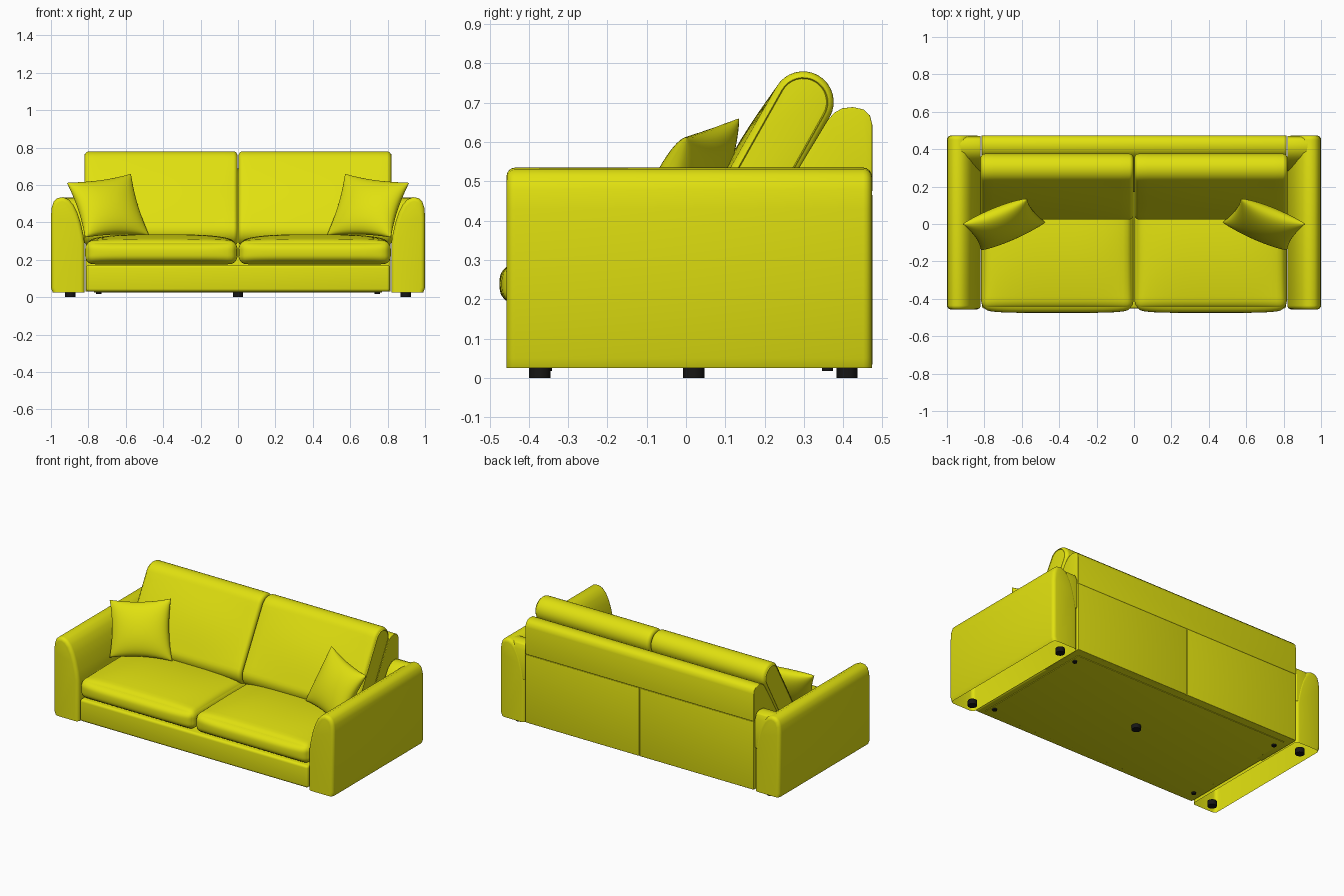
import bpy, bmesh, math
from mathutils import Vector

if "Cube" in bpy.data.objects:
    bpy.data.objects.remove(bpy.data.objects["Cube"])


def material(name, rgb):
    m = bpy.data.materials.new(name)
    m.diffuse_color = (*rgb, 1)
    m.use_nodes = True
    m.node_tree.nodes["Principled BSDF"].inputs["Base Color"].default_value = m.diffuse_color
    return m


FABRIC = material("yellow fabric", (0.75, 0.75, 0.005))
BLACK = material("black plastic", (0.008, 0.008, 0.008))


def finish(name, bm, mat=FABRIC, bevel=0, mirror=True, angle=40):
    """Turn a bmesh into a bevelled, mirrored, smooth shaded object."""
    bmesh.ops.recalc_face_normals(bm, faces=bm.faces)
    me = bpy.data.meshes.new(name)
    bm.to_mesh(me)
    bm.free()
    ob = bpy.data.objects.new(name, me)
    bpy.context.collection.objects.link(ob)
    me.materials.append(mat)
    if bevel:
        b = ob.modifiers.new("bevel", 'BEVEL')
        b.width, b.segments = bevel, 4
        b.limit_method, b.angle_limit = 'ANGLE', math.radians(45)
    if mirror:
        ob.modifiers.new("mirror", 'MIRROR').use_mirror_merge = False
    bpy.ops.object.select_all(action='DESELECT')
    ob.select_set(True)
    bpy.context.view_layer.objects.active = ob
    bpy.ops.object.convert(target='MESH')
    bpy.ops.object.shade_smooth_by_angle(angle=math.radians(angle))
    return ob


def loft(rings):
    """Skin a list of closed rings and cap both ends."""
    bm = bmesh.new()
    vs = [[bm.verts.new(p) for p in r] for r in rings]
    n = len(vs[0])
    for a, b in zip(vs, vs[1:]):
        for i in range(n):
            j = (i + 1) % n
            bm.faces.new((a[i], a[j], b[j], b[i]))
    bm.faces.new(vs[0])
    bm.faces.new(vs[-1])
    return bm


def prism(pts, a, b, axis):
    """Extrude a profile along x (profile in yz) or along y (profile in xz)."""
    if axis == 'x':
        return loft([[(t, p, q) for p, q in pts] for t in (a, b)])
    return loft([[(p, t, q) for p, q in pts] for t in (a, b)])


def rect(p0, p1, q0, q1):
    return [(p0, q0), (p1, q0), (p1, q1), (p0, q1)]


# Arms: curved profile, hollow underneath
arm = prism([(0.82, 0.025), (0.82, 0.29), (0.828, 0.34), (0.842, 0.40), (0.858, 0.45),
             (0.88, 0.495), (0.905, 0.522), (0.935, 0.535), (0.965, 0.53), (0.985, 0.513),
             (0.996, 0.48), (1.0, 0.43), (1.0, 0.05), (0.99, 0.025)], -0.457, 0.473, 'y')
arm.normal_update()
bmesh.ops.recalc_face_normals(arm, faces=arm.faces)
under = [f for f in arm.faces if f.normal.z < -0.9]
bmesh.ops.delete(arm, geom=under, context='FACES')
finish("arm", arm, bevel=0.022)

# Rounded corner filling the arm towards the back
finish("arm_back_corner", prism(
    [(0.28, 0.3), (0.30, 0.40), (0.325, 0.46), (0.355, 0.505), (0.39, 0.53), (0.43, 0.533),
     (0.458, 0.522), (0.471, 0.49), (0.471, 0.3)], 0.82, 0.94, 'x'), bevel=0.006)

# Base rail and box under the seat
finish("base", prism(rect(-0.453, 0.46, 0.03, 0.173), -0.813, 0.813, 'x'),
       bevel=0.016, mirror=False)
finish("underside_panel", prism(rect(-0.41, 0.42, 0.026, 0.05), -0.77, 0.77, 'x'),
       bevel=0.003, mirror=False)

# Back frame, recessed below the horizontal seam for the two lower panels
finish("back_frame", prism(
    [(0.468, 0.03), (0.468, 0.468), (0.474, 0.472), (0.474, 0.645), (0.468, 0.668),
     (0.452, 0.683), (0.425, 0.689), (0.398, 0.686), (0.378, 0.675), (0.36, 0.655),
     (0.285, 0.53), (0.17, 0.33), (0.17, 0.03)], -0.815, 0.815, 'x'),
    bevel=0.01, mirror=False)
finish("lower_back_panel", prism(rect(0.45, 0.474, 0.03, 0.469), 0.001, 0.814, 'x'), bevel=0.004)


# Seat cushions: rounded box with crowned top and bulging front
def seat_cushion():
    lo, hi, r = Vector((0.003, -0.457, 0.176)), Vector((0.817, 0.22, 0.302)), 0.045
    c, h = (lo + hi) / 2, (hi - lo) / 2
    bm = bmesh.new()
    bmesh.ops.create_cube(bm, size=2)
    bmesh.ops.subdivide_edges(bm, edges=bm.edges, cuts=23, use_grid_fill=True)
    for v in bm.verts:
        u = Vector([math.sin(max(-1, min(1, t)) * math.pi / 2) for t in v.co])
        p = Vector([a * b for a, b in zip(u, h)])
        inner = Vector([max(-(s - r), min(s - r, q)) for q, s in zip(p, h)])
        # tighter corners sideways than along the front
        p = inner + (p - inner).normalized() * r
        crown = (1 - u.x ** 4) * (1 - u.y ** 2)
        if u.z > 0:
            p.z += 0.034 * crown * u.z
        if u.y < 0:
            p.y -= 0.018 * (1 - u.x ** 6) * (1 - u.z ** 2) * -u.y
        v.co = c + p
    finish("seat_cushion", bm, angle=60)


seat_cushion()

# Back cushions: leaning stadium section lofted across x
D, N = Vector((0.49, 0.872)), Vector((-0.872, 0.49))
TOP, R, LENGTH = Vector((0.298, 0.702)), 0.078, 0.40


def stadium(inset, bulge):
    r, pts = R - inset, []
    for k in range(17):                      # rounded top, front to back
        a = math.pi * k / 16
        pts.append(TOP + N * r * math.cos(a) + D * r * math.sin(a))
    for k in range(1, 10):                   # straight back
        pts.append(TOP - N * r - D * LENGTH * k / 10)
    for k in range(17):                      # rounded bottom, back to front
        a = math.pi * k / 16
        pts.append(TOP - D * LENGTH - N * r * math.cos(a) - D * r * math.sin(a))
    for k in range(9, 0, -1):                # bulging front
        f = k / 10
        pts.append(TOP - D * LENGTH * f + N * (r + bulge * math.sin(math.pi * f)))
    return pts


x0, x1, edge = 0.003, 0.819, 0.022
arc = [(edge * (1 - math.cos(a)), edge * (1 - math.sin(a)))
       for a in [math.pi / 2 * k / 5 for k in range(6)]]
stations = [(x0 + d, i) for d, i in arc]
stations += [(x0 + edge + (x1 - x0 - 2 * edge) * k / 16, 0) for k in range(1, 16)]
stations += [(x1 - d, i) for d, i in reversed(arc)]
rings = []
for x, inset in stations:
    u = (2 * x - x0 - x1) / (x1 - x0)
    rings.append([(x, p.x, p.y) for p in stadium(inset, 0.014 * (1 - u * u))])
finish("back_cushion", loft(rings), angle=50)


# Piping around the sides of the back cushions
def piping(x):
    tube, prof = [], [stadium(i, 0) for i in (0.019, 0.016, 0.013)]
    bm = bmesh.new()
    for (pts, dx) in zip(prof, (0, 0.004, 0)):
        tube.append([bm.verts.new((x + dx, p.x, p.y)) for p in pts])
    n = len(tube[0])
    for a, b in zip(tube, tube[1:]):
        for i in range(n):
            j = (i + 1) % n
            bm.faces.new((a[i], a[j], b[j], b[i]))
    finish("back_cushion_piping", bm, angle=30)


piping(x1 - 0.001)


# Scatter pillows: pinched square leaning into the corner
def pillow():
    a, b = Vector((0.915, 0.0, 0.612)), Vector((0.572, 0.135, 0.66))
    c, d = Vector((0.475, 0.01, 0.33)), Vector((0.818, -0.14, 0.32))
    normal = (a - b).cross(b - c).normalized()
    n, bm = 24, bmesh.new()
    for side in (1, -1):
        grid = []
        for i in range(n + 1):
            row = []
            for j in range(n + 1):
                u = math.sin((2 * i / n - 1) * math.pi / 2)
                v = math.sin((2 * j / n - 1) * math.pi / 2)
                s = (1 + u * (1 - 0.09 * (1 - v * v))) / 2
                t = (1 + v * (1 - 0.09 * (1 - u * u))) / 2
                p = (c.lerp(d, s)).lerp(b.lerp(a, s), t)
                puff = 0.07 * (max(0, 1 - u * u) * max(0, 1 - v * v)) ** 0.45
                row.append(bm.verts.new(p + normal * side * puff))
            grid.append(row)
        for i in range(n):
            for j in range(n):
                bm.faces.new((grid[i][j], grid[i + 1][j], grid[i + 1][j + 1], grid[i][j + 1]))
    bmesh.ops.remove_doubles(bm, verts=bm.verts, dist=0.0002)
    finish("scatter_pillow", bm, angle=75)


pillow()


# Feet: five large ones and small glides under the base
def foot(name, x, y, r, z0, z1, mirror=True):
    ring = [(x + r * math.cos(k * math.pi / 8), y + r * math.sin(k * math.pi / 8))
            for k in range(16)]
    bm = loft([[(p, q, z) for p, q in ring] for z in (z0, z1)])
    finish(name, bm, BLACK, mirror=mirror)


for y in (-0.372, 0.41):
    foot("corner_foot", 0.897, y, 0.027, 0, 0.032)
for y in (-0.355, 0.36):
    foot("base_glide", 0.745, y, 0.014, 0.018, 0.035)
foot("middle_foot", 0, 0.02, 0.027, 0, 0.032, mirror=False)
